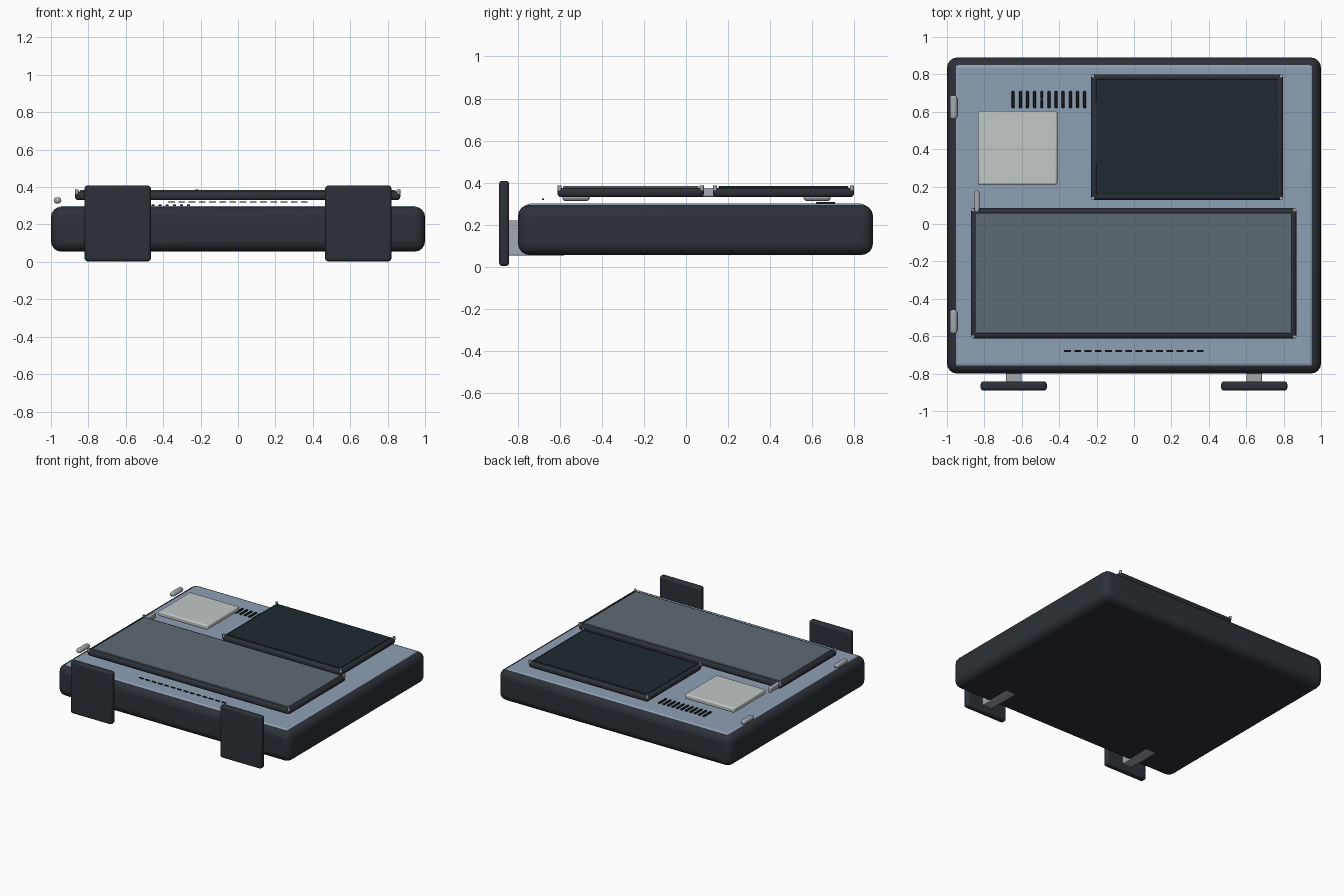
import bpy, math

if "Cube" in bpy.data.objects:
    bpy.data.objects.remove(bpy.data.objects["Cube"])

def material(name, rgb):
    m = bpy.data.materials.new(name)
    m.diffuse_color = (*rgb, 1)
    m.use_nodes = True
    m.node_tree.nodes["Principled BSDF"].inputs["Base Color"].default_value = m.diffuse_color
    return m

DARK = material("dark_shell", (0.025, 0.031, 0.04))
BLUE = material("blue_grey", (0.27, 0.35, 0.45))
SLATE = material("slate_panel", (0.11, 0.145, 0.17))
TEAL = material("dark_glass", (0.013, 0.024, 0.03))
PALE = material("pale_pad", (0.53, 0.58, 0.56))
METAL = material("metal", (0.36, 0.4, 0.43))
BLACK = material("black_slot", (0.01, 0.012, 0.015))

def box(name, x, y, z, mat, bevel=0.0, segments=3):
    """Bevelled box from (min, max) ranges."""
    ranges = (x, y, z)
    bpy.ops.mesh.primitive_cube_add(size=1, location=[(a + b) / 2 for a, b in ranges])
    ob = bpy.context.object
    ob.name = name
    ob.scale = [b - a for a, b in ranges]
    bpy.ops.object.transform_apply(location=False, rotation=False, scale=True)
    ob.data.materials.append(mat)
    if bevel:
        mod = ob.modifiers.new("bevel", 'BEVEL')
        mod.width, mod.segments = bevel, segments
        bpy.ops.object.shade_smooth_by_angle(angle=math.radians(35))
    return ob

# Main case and its raised top plate
box("body", (-1, 1), (-0.80, 0.89), (0.055, 0.295), DARK, 0.055, 4)
box("top_plate", (-0.96, 0.96), (-0.765, 0.855), (0.25, 0.299), BLUE, 0.02)

# Framed panels with a pin at each corner
def lid(name, x, y, glass):
    box(name + "_frame", x, y, (0.33, 0.375), DARK, 0.018)
    inset = 0.026
    box(name + "_panel", (x[0] + inset, x[1] - inset), (y[0] + inset, y[1] - inset),
        (0.36, 0.383), glass, 0.004, 2)
    for cx in (x[0] + 0.01, x[1] - 0.01):
        for cy in (y[0] + 0.01, y[1] - 0.01):
            bpy.ops.mesh.primitive_cylinder_add(vertices=12, radius=0.01, depth=0.024,
                                                location=(cx, cy, 0.374))
            pin = bpy.context.object
            pin.name = name + "_corner_pin"
            pin.data.materials.append(METAL)
            bpy.ops.object.shade_smooth_by_angle()

lid("front_lid", (-0.872, 0.868), (-0.612, 0.085), SLATE)
lid("screen", (-0.23, 0.797), (0.128, 0.80), TEAL)

# Pale pad and the small lever beside it
box("pad", (-0.835, -0.41), (0.21, 0.603), (0.335, 0.372), PALE, 0.01)
box("lever", (-0.853, -0.827), (0.02, 0.178), (0.332, 0.375), METAL, 0.008)

# Rounded latches on the left edge
for y in ((-0.588, -0.458), (0.56, 0.688)):
    box("side_latch", (-0.985, -0.945), y, (0.312, 0.345), METAL, 0.015)

# Rear vent bars and front dashes
for i in range(11):
    x = -0.646 + i * 0.0382
    box("vent_bar", (x - 0.008, x + 0.008), (0.62, 0.71), (0.296, 0.308), BLACK, 0.003, 1)
for i in range(14):
    x = -0.355 + i * 0.0546
    box("front_dash", (x - 0.018, x + 0.018), (-0.685, -0.675), (0.317, 0.323), BLACK)

# Front foot plates on brackets running under the case
for s in (-1, 1):
    cx = s * 0.643
    box("foot_plate", (cx - 0.177, cx + 0.177), (-0.89, -0.842), (0.003, 0.408), DARK, 0.015)
    box("foot_bracket", (cx - 0.042, cx + 0.042), (-0.85, -0.58), (0.052, 0.22), METAL, 0.006, 2)
